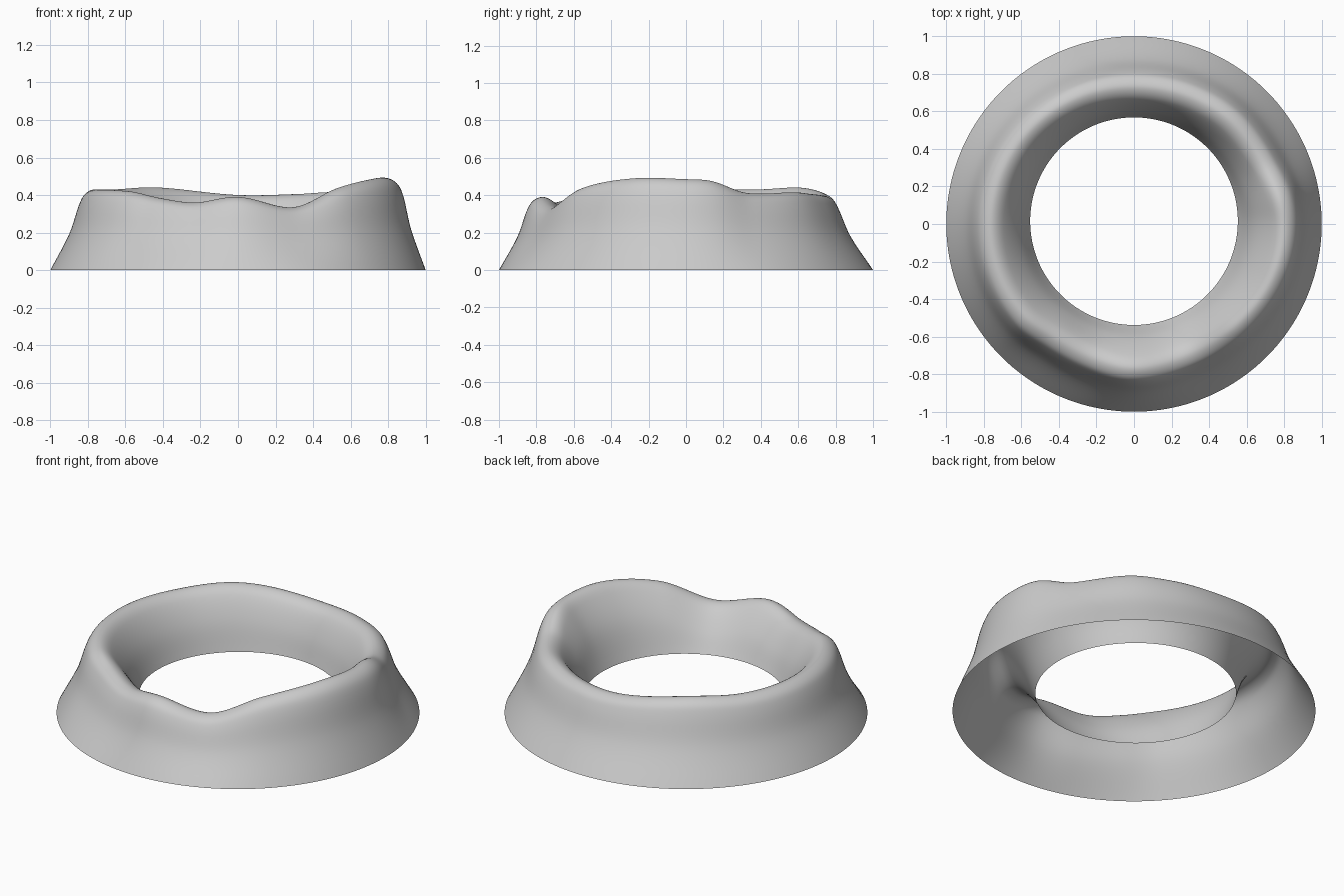
import bpy, bmesh, math

if "Cube" in bpy.data.objects:
    bpy.data.objects.remove(bpy.data.objects["Cube"])

# Rim shape round the ring: angle in degrees, crest height, outer shoulder radius
RIM = [(-140, .42, .845), (-125, .385, .82), (-108, .36, .825), (-90, .39, .85),
       (-67, .335, .835), (-45, .44, .85), (-20, .49, .875), (0, .485, .88),
       (10, .475, .87), (25, .412, .84), (50, .415, .835), (65, .405, .825),
       (90, .40, .815), (125, .44, .825), (150, .43, .835), (180, .43, .845)]


def hermite(p0, p1, p2, p3, t0, t1, t2, t3, t):
    """Smooth interpolation through unevenly spaced samples."""
    d = t2 - t1
    u = (t - t1) / d
    m1 = (p2 - p0) / (t2 - t0) * d
    m2 = (p3 - p1) / (t3 - t1) * d
    return ((2*u**3 - 3*u*u + 1) * p1 + (u**3 - 2*u*u + u) * m1
            + (3*u*u - 2*u**3) * p2 + (u**3 - u*u) * m2)


def rim(a):
    n = len(RIM)
    pts = [(RIM[i % n][0] + 360 * (i // n), *RIM[i % n][1:]) for i in range(-2, n + 3)]
    for q in zip(pts, pts[1:], pts[2:], pts[3:]):
        if q[1][0] <= a <= q[2][0]:
            t = [p[0] for p in q]
            return [hermite(*[p[k] for p in q], *t, a) for k in (1, 2)]


def profile(h, s, inner, steps=6):
    """Section from outer base, over the crest, to the inner lower edge."""
    pts = [(1, 0), (1 - (1 - s) * .65, .45 * h), (s, .82 * h), (s - .035, .955 * h),
           (s - .09, h), (s - .15, .91 * h), (.5 * (s - .15 + inner) - .01, .62 * h),
           (inner, .105)]
    ext = [[2 * pts[0][k] - pts[1][k] for k in (0, 1)]] + pts \
        + [[2 * pts[-1][k] - pts[-2][k] for k in (0, 1)]]
    t = [0]
    for p, q in zip(ext, ext[1:]):
        t.append(t[-1] + math.dist(p, q) ** .5)
    out = []
    for i in range(1, len(ext) - 2):
        for j in range(steps):
            u = t[i] + (t[i + 1] - t[i]) * j / steps
            out.append([hermite(*[ext[i + m][k] for m in (-1, 0, 1, 2)],
                                *t[i - 1:i + 3], u) for k in (0, 1)])
    return out + [pts[-1]]


# Open, folded-over ring wall
SEG = 180
bm = bmesh.new()
rows = []
for i in range(SEG):
    a = -140 + 360 * i / SEG
    r = math.radians(a)
    inner = .553 + .015 * math.sin(r)
    rows.append([bm.verts.new((x * math.cos(r), x * math.sin(r), z))
                 for x, z in profile(*rim(a), inner)])
for i in range(SEG):
    A, B = rows[i], rows[(i + 1) % SEG]
    for j in range(len(A) - 1):
        bm.faces.new((A[j], B[j], B[j + 1], A[j + 1]))
for f in bm.faces:
    f.smooth = True
mesh = bpy.data.meshes.new("ring_wall")
bm.to_mesh(mesh)
bm.free()
bpy.context.collection.objects.link(bpy.data.objects.new("ring_wall", mesh))
